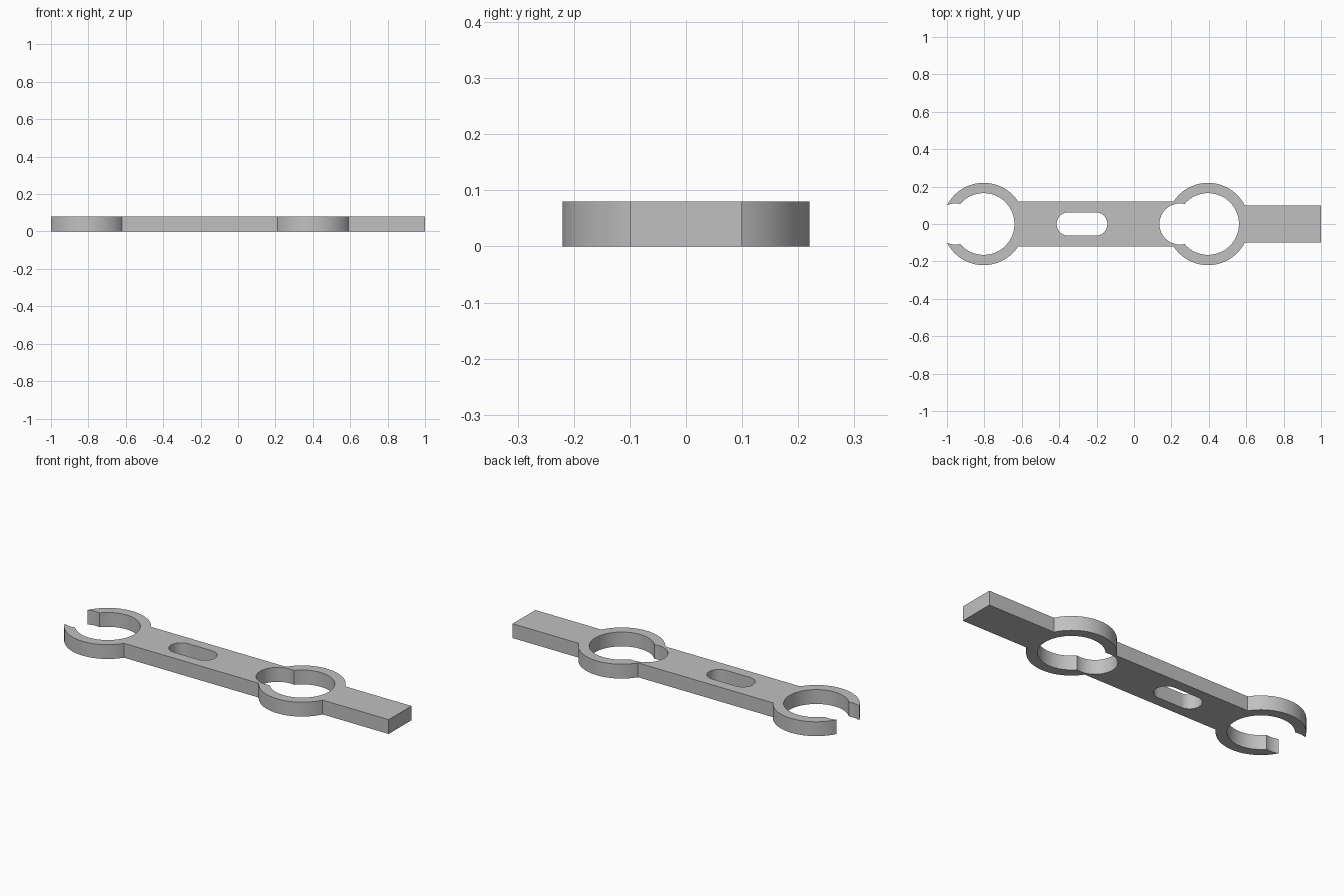
import bpy
import bmesh
from math import asin, atan2, ceil, cos, pi, radians, sin, sqrt

cube = bpy.data.objects.get("Cube")
if cube:
    bpy.data.objects.remove(cube, do_unlink=True)

# Main dimensions
THICK = 0.08
LEFT_RING, RIGHT_RING = -0.804, 0.396
OUTER, INNER = 0.22, 0.165
NOTCH_OFFSET, NOTCH = 0.15, 0.11
BODY_HALF, TAIL_HALF = 0.12, 0.10


def arc(cx, r, start, end):
    """Points of an arc centred on the x axis."""
    n = max(2, ceil(abs(end - start) / radians(4)))
    return [(cx + r * cos(start + (end - start) * i / n),
             r * sin(start + (end - start) * i / n)) for i in range(n + 1)]


def notch_meet(r):
    """Angles, about the ring and about the notch, where the circles cross."""
    x = -(r * r - NOTCH ** 2 + NOTCH_OFFSET ** 2) / (2 * NOTCH_OFFSET)
    y = sqrt(r * r - x * x)
    return atan2(y, x), atan2(y, x + NOTCH_OFFSET)


def mirrored_loop(half):
    """Close an upper half profile with its reflection across the x axis."""
    points = []
    for p in half + [(x, -y) for x, y in reversed(half)]:
        if not points or abs(p[0] - points[-1][0]) + abs(p[1] - points[-1][1]) > 1e-5:
            points.append(p)
    first, last = points[0], points[-1]
    if abs(first[0] - last[0]) + abs(first[1] - last[1]) < 1e-5:
        points.pop()
    return points


ring_out, notch_out = notch_meet(OUTER)
ring_in, notch_in = notch_meet(INNER)
body_angle = asin(BODY_HALF / OUTER)

# Outer outline: tail, closed ring, body, then the open ring
outline = [(1.0, TAIL_HALF)]
outline += arc(RIGHT_RING, OUTER, asin(TAIL_HALF / OUTER), pi - body_angle)
outline += arc(LEFT_RING, OUTER, body_angle, ring_out)
outline += arc(LEFT_RING - NOTCH_OFFSET, NOTCH, notch_out, notch_in)
outline += arc(LEFT_RING, INNER, ring_in, 0)

# Keyhole opening and rounded slot
keyhole = arc(RIGHT_RING, INNER, 0, ring_in)
keyhole += arc(RIGHT_RING - NOTCH_OFFSET, NOTCH, notch_in, pi)
slot = arc(-0.205, 0.0625, 0, pi / 2) + arc(-0.351, 0.0625, pi / 2, pi)

# Fill the flat plate around its openings
bm = bmesh.new()
edges = []
for half in (outline, keyhole, slot):
    verts = [bm.verts.new((x, y, 0)) for x, y in mirrored_loop(half)]
    edges += [bm.edges.new((v, verts[i - 1])) for i, v in enumerate(verts)]
bmesh.ops.triangle_fill(bm, use_beauty=True, use_dissolve=False,
                        edges=edges, normal=(0, 0, 1))
bm.normal_update()
for face in bm.faces:
    if face.normal.z < 0:
        face.normal_flip()
mesh = bpy.data.meshes.new("ring_holder_bar")
bm.to_mesh(mesh)
bm.free()

# Single grey material
grey = bpy.data.materials.new("grey")
grey.use_nodes = True
colour = (0.53, 0.53, 0.53, 1)
grey.diffuse_color = colour
grey.node_tree.nodes["Principled BSDF"].inputs["Base Color"].default_value = colour
mesh.materials.append(grey)

# Thicken upwards and smooth the curved walls
bar = bpy.data.objects.new("ring_holder_bar", mesh)
bpy.context.collection.objects.link(bar)
bpy.ops.object.select_all(action="DESELECT")
bar.select_set(True)
bpy.context.view_layer.objects.active = bar
solid = bar.modifiers.new("thickness", "SOLIDIFY")
solid.thickness = THICK
solid.offset = 1
bpy.ops.object.modifier_apply(modifier=solid.name)
bpy.ops.object.shade_smooth_by_angle(angle=radians(20))
